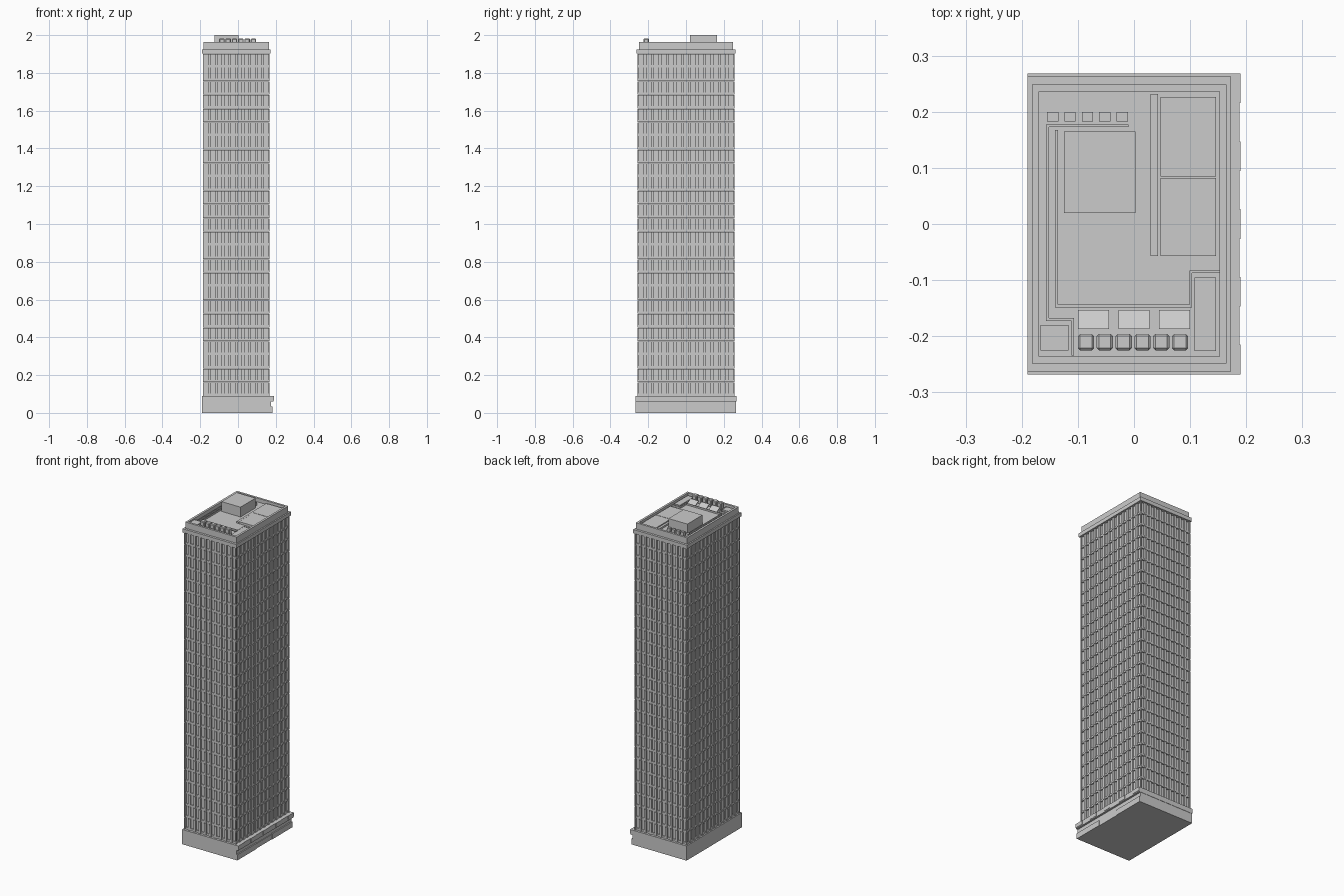
import bpy, bmesh
from mathutils import Vector

if "Cube" in bpy.data.objects:
    bpy.data.objects.remove(bpy.data.objects["Cube"])

X0, X1, Y0, Y1 = -0.185, 0.167, -0.257, 0.257     # tower footprint
Z0, Z1, FLOORS = 0.09, 1.902, 25
PITCH = (Z1 - Z0) / FLOORS
DECK = 1.94


def finish(name, bm):
    bmesh.ops.recalc_face_normals(bm, faces=bm.faces)
    me = bpy.data.meshes.new(name)
    bm.to_mesh(me)
    bm.free()
    ob = bpy.data.objects.new(name, me)
    bpy.context.collection.objects.link(ob)
    return ob


def prism(name, pts, z0, z1):
    bm = bmesh.new()
    f = bm.faces.new([bm.verts.new((p[0], p[1], z0)) for p in pts])
    r = bmesh.ops.extrude_face_region(bm, geom=[f])
    bmesh.ops.translate(bm, vec=(0, 0, z1 - z0),
                        verts=[v for v in r['geom'] if isinstance(v, bmesh.types.BMVert)])
    return finish(name, bm)


def rect(x0, x1, y0, y1):
    return [(x0, y0), (x1, y0), (x1, y1), (x0, y1)]


def box(name, x0, x1, y0, y1, z0, z1):
    return prism(name, rect(x0, x1, y0, y1), z0, z1)


def array(ob, count, offset):
    m = ob.modifiers.new("repeat", 'ARRAY')
    m.count = count
    m.use_relative_offset = False
    m.use_constant_offset = True
    m.constant_offset_displace = offset
    return ob


def ring(name, x0, x1, y0, y1, t, z0, z1):
    bm = bmesh.new()
    loops = [[bm.verts.new((x, y, z)) for x, y in rect(x0 + d, x1 - d, y0 + d, y1 - d)]
             for d, z in ((0, z0), (0, z1), (t, z1), (t, z0))]
    for a, b in zip(loops, loops[1:] + loops[:1]):
        for i in range(4):
            j = (i + 1) % 4
            bm.faces.new((a[i], a[j], b[j], b[i]))
    return finish(name, bm)


def wall_run(name, pts, w, z0, z1):
    for i, (a, b) in enumerate(zip(pts, pts[1:])):
        xs, ys = sorted((a[0], b[0])), sorted((a[1], b[1]))
        box(f"{name}_{i + 1}", xs[0] - w, xs[1] + w, ys[0] - w, ys[1] + w, z0, z1)


# Storeys: notched outline of piers and recessed windows, stacked with thin joints
def notched(bays_x, bays_y, depth, pier):
    c = [Vector(p) for p in rect(X0, X1, Y0, Y1)]
    pts = []
    for i in range(4):
        a, b = c[i], c[(i + 1) % 4]
        n = bays_y if i % 2 else bays_x
        u = (b - a).normalized()
        inward = Vector((-u.y, u.x)) * depth
        pts.append(a)
        for k in range(n):
            s, e = a.lerp(b, (k + pier) / n), a.lerp(b, (k + 1 - pier) / n)
            pts += [s, s + inward, e + inward, e]
    return pts


storey = prism("window_storey", notched(10, 13, 0.009, 0.2), Z0, Z0 + PITCH - 0.002)
array(storey, FLOORS, (0, 0, PITCH))
spandrel = ring("spandrel_band", X0 + 0.004, X1 - 0.004, Y0 + 0.004, Y1 - 0.004, 0.02,
                Z0, Z0 + 0.012)
array(spandrel, FLOORS, (0, 0, PITCH))

# Ground floor, recessed along the entrance side
box("ground_floor", -0.19, 0.176, -0.268, 0.266, 0, 0.062)
box("base_canopy", -0.19, 0.188, -0.268, 0.268, 0.06, 0.09)
for y0, y1 in ((-0.268, -0.08), (0.07, 0.266)):
    box("entrance_side_plinth", 0.17, 0.183, y0, y1, 0, 0.034)
box("entrance_doors", 0.17, 0.18, -0.08, 0.07, 0, 0.03)
array(box("canopy_trim", 0.18, 0.19, -0.268, -0.215, 0.066, 0.09), 5, (0, 0.1208, 0))

# Cornice, parapet and roof deck
box("cornice", -0.19, 0.173, -0.263, 0.263, Z1, 1.925)
ring("parapet", -0.182, 0.165, -0.249, 0.249, 0.013, 1.92, 1.963)
box("roof_deck", -0.175, 0.16, -0.24, 0.24, 1.92, DECK)

# Roof plant
box("penthouse", -0.125, 0.003, 0.02, 0.165, DECK, 2.0)
for y0, y1 in ((-0.057, 0.082), (0.085, 0.226)):
    box("roof_platform", 0.047, 0.146, y0, y1, DECK, 1.953)
box("duct", 0.029, 0.043, -0.057, 0.232, DECK, 1.95)
box("right_plant_box", 0.108, 0.146, -0.226, -0.095, DECK, 1.953)
box("left_plant_box", -0.167, -0.117, -0.225, -0.18, DECK, 1.955)
array(box("small_vent", -0.155, -0.135, 0.183, 0.2, DECK, 1.96), 5, (0.031, 0, 0))

# Cooling units with chamfered tops and a raised fan plate
unit = box("cooling_unit", -0.1, -0.071, -0.225, -0.196, 1.938, 1.982)
bev = unit.modifiers.new("chamfer", 'BEVEL')
bev.width, bev.segments = 0.004, 1
array(unit, 6, (0.0335, 0, 0))

# Tilted panels: wedges leaning on the deck
panel = box("tilted_panel", -0.1, -0.045, -0.187, -0.153, DECK, 1.944)
for v in panel.data.vertices:
    if v.co.y < -0.17:
        v.co.z += 0.018
array(panel, 3, (0.0725, 0, 0))

# Low kerbs around the sunken service area
wall_run("outer_kerb", [(-0.012, 0.175), (-0.154, 0.175), (-0.154, -0.17),
                        (-0.109, -0.17), (-0.109, -0.232)], 0.0025, DECK, 1.95)
wall_run("inner_kerb", [(-0.138, 0.165), (-0.138, -0.146), (0.101, -0.146),
                        (0.101, -0.085), (0.152, -0.085)], 0.0025, DECK, 1.95)
